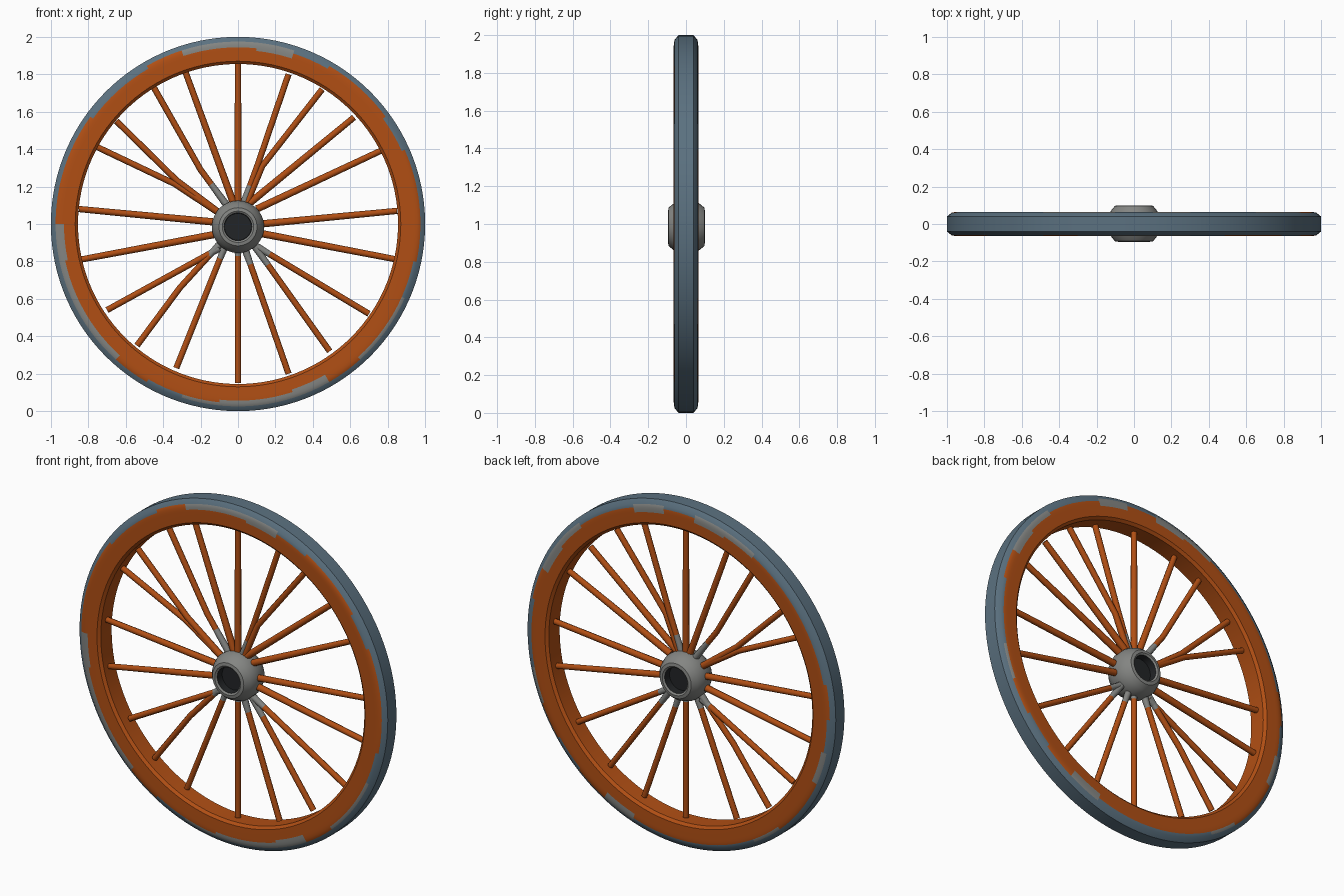
import bpy, bmesh, math, random
from mathutils import Vector

if "Cube" in bpy.data.objects:
    bpy.data.objects.remove(bpy.data.objects["Cube"])

random.seed(4)


def material(name, rgb):
    m = bpy.data.materials.new(name)
    m.diffuse_color = (*rgb, 1)
    m.use_nodes = True
    m.node_tree.nodes["Principled BSDF"].inputs["Base Color"].default_value = m.diffuse_color
    return m


ORANGE = material("orange paint", (0.44, 0.078, 0.007))
STEEL = material("blue grey tyre", (0.105, 0.165, 0.215))
GREY = material("hub grey", (0.23, 0.235, 0.225))
DARK = material("dark bore", (0.016, 0.018, 0.02))
MATS = [ORANGE, STEEL, GREY, DARK]


def finish(bm, name, angle=40):
    bmesh.ops.recalc_face_normals(bm, faces=bm.faces)
    me = bpy.data.meshes.new(name)
    bm.to_mesh(me)
    bm.free()
    for m in MATS:
        me.materials.append(m)
    ob = bpy.data.objects.new(name, me)
    bpy.context.collection.objects.link(ob)
    bpy.ops.object.select_all(action='DESELECT')
    ob.select_set(True)
    bpy.context.view_layer.objects.active = ob
    bpy.ops.object.shade_smooth_by_angle(angle=math.radians(angle))
    return ob


def revolve(name, profile, n, centre, rule, closed):
    """Spin (y, r) points around the y axis; rule(row, step) gives the colour."""
    bm = bmesh.new()
    rings = []
    for i in range(n):
        a = 2 * math.pi * i / n
        rings.append([bm.verts.new((r * math.cos(a), y, centre + r * math.sin(a)))
                      for y, r in profile])
    rows = len(profile) if closed else len(profile) - 1
    for i in range(n):
        p, q = rings[i], rings[(i + 1) % n]
        for j in range(rows):
            k = (j + 1) % len(profile)
            f = bm.faces.new((p[j], p[k], q[k], q[j]))
            f.material_index = rule(j, i)
    if not closed:
        for j in (0, -1):
            f = bm.faces.new([r[j] for r in rings])
            f.material_index = 3
    return finish(bm, name)


# Rim and tyre: one ring, with a worn paint edge between orange and steel
N = 120
half = [(0.050, 0.855), (0.064, 0.870), (0.065, 0.930), (0.065, 0.944),
        (0.064, 0.958), (0.060, 0.975), (0.040, 1.0)]
profile = [(-y, r) for y, r in half] + half[::-1]
wear = [[random.random() for _ in range(N // 4)] for _ in range(2)]


def rim_colour(row, step):
    side = 0 if row < 6 else 1
    band = row if row < 6 else 12 - row     # mirrored rows on the back face
    w = wear[side][step // 4]
    if row == 13 or band < 2:
        return 0
    if band == 2:
        return 2 if w > 0.88 else 0
    if band == 3:
        return 0 if w < 0.72 else 2
    if band == 4:
        return 0 if w < 0.25 else (2 if w > 0.6 else 1)
    return 1


revolve("rim_and_tyre", profile, N, 1.0, rim_colour, True)

# Hub: bulged barrel with dark recessed bore on each end
hub = [(-0.045, 0.072), (-0.088, 0.074), (-0.095, 0.084), (-0.092, 0.102),
       (-0.065, 0.124), (-0.03, 0.14), (0.03, 0.14), (0.07, 0.124),
       (0.097, 0.102), (0.10, 0.084), (0.093, 0.074), (0.05, 0.072)]
revolve("hub", hub, 28, 0.985,
        lambda row, step: 3 if row in (0, len(hub) - 2) else 2, False)


# Spokes: outer end, optional kink, inner end, then grey length at the hub
def spoke(name, pts, grey):
    pts = [Vector((x, 0, z)) for x, z in pts]
    d = pts[-2] - pts[-1]
    if grey:
        pts.insert(len(pts) - 1, pts[-1] + d.normalized() * min(grey, d.length * 0.9))
    bm = bmesh.new()
    rings = []
    for i, p in enumerate(pts):
        t = (pts[min(i + 1, len(pts) - 1)] - pts[max(i - 1, 0)]).normalized()
        side = Vector((-t.z, 0, t.x))
        rad = 0.0165 + 0.003 * (i == len(pts) - 1)
        rings.append([bm.verts.new(p + rad * (side * math.cos(k * math.pi / 4)
                      + Vector((0, 1, 0)) * math.sin(k * math.pi / 4)))
                      for k in range(8)])
    for i in range(len(rings) - 1):
        for k in range(8):
            m = (k + 1) % 8
            f = bm.faces.new((rings[i][k], rings[i][m], rings[i + 1][m], rings[i + 1][k]))
            f.material_index = 2 if grey and i == len(rings) - 2 else 0
    bm.faces.new(rings[0])
    bm.faces.new(rings[-1])
    finish(bm, name, 50)


SPOKES = [
    ([(0, 1.87), (0, 1.10)], 0),
    ([(0.27, 1.80), (0.11, 1.33), (0.03, 1.11)], 0.10),
    ([(0.45, 1.72), (0.13, 1.31), (0.04, 1.10)], 0.0),
    ([(0.62, 1.57), (0.06, 1.11)], 0),
    ([(0.76, 1.39), (0.10, 1.08)], 0),
    ([(0.85, 1.07), (0.12, 1.00)], 0),
    ([(0.85, 0.81), (0.12, 0.95)], 0),
    ([(0.70, 0.52), (0.10, 0.88)], 0.08),
    ([(0.49, 0.32), (0.09, 0.88)], 0.12),
    ([(0.27, 0.20), (0.04, 0.86)], 0.08),
    ([(0, 0.15), (0, 0.87)], 0.04),
    ([(-0.33, 0.23), (-0.07, 0.88)], 0.07),
    ([(-0.54, 0.35), (-0.31, 0.66), (-0.10, 0.89)], 0.08),
    ([(-0.70, 0.54), (-0.10, 0.87)], 0.06),
    ([(-0.84, 0.81), (-0.12, 0.945)], 0),
    ([(-0.85, 1.08), (-0.12, 1.01)], 0),
    ([(-0.75, 1.41), (-0.34, 1.215), (-0.10, 1.06)], 0),
    ([(-0.65, 1.55), (-0.33, 1.235), (-0.09, 1.05)], 0),
    ([(-0.45, 1.73), (-0.20, 1.29), (-0.06, 1.10)], 0.14),
    ([(-0.28, 1.81), (-0.02, 1.10)], 0),
]
for i, (pts, grey) in enumerate(SPOKES):
    spoke(f"spoke_{i + 1:02d}", pts, grey)
